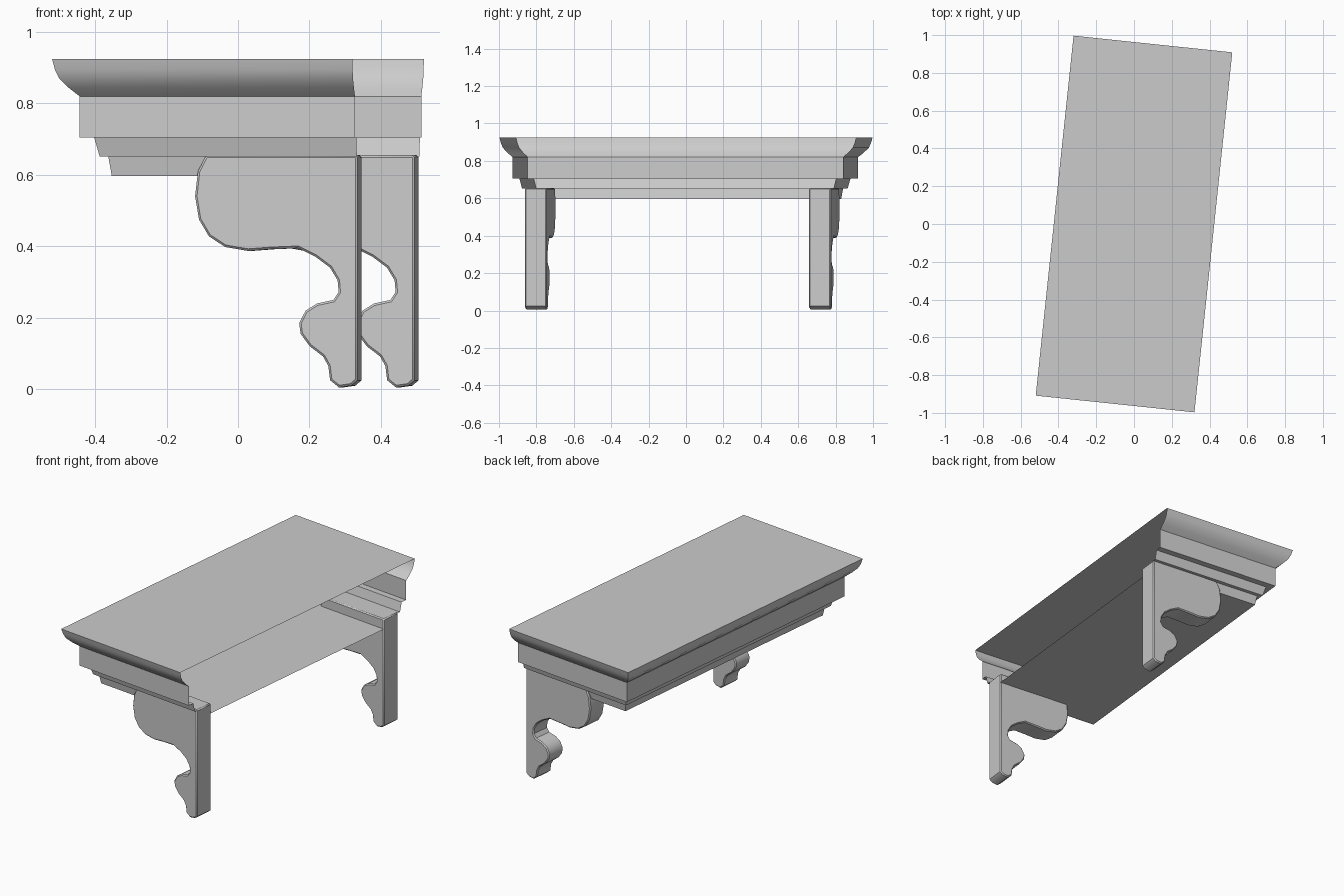
import bpy, bmesh, math
from mathutils import Matrix

cube = bpy.data.objects.get("Cube")
if cube:
    bpy.data.objects.remove(cube, do_unlink=True)

TURN = Matrix.Rotation(math.radians(-6), 4, 'Z')
BACK, FRONT, END = 0.4225, -0.4225, 0.958

plaster = bpy.data.materials.new("grey_plaster")
plaster.use_nodes = True
GREY = (0.6, 0.6, 0.6, 1)
plaster.diffuse_color = GREY
plaster.node_tree.nodes["Principled BSDF"].inputs["Base Color"].default_value = GREY


def finish(bm, name, angle):
    mesh = bpy.data.meshes.new(name)
    bm.to_mesh(mesh)
    bm.free()
    mesh.materials.append(plaster)
    obj = bpy.data.objects.new(name, mesh)
    bpy.context.collection.objects.link(obj)
    obj.matrix_world = TURN
    bpy.ops.object.select_all(action='DESELECT')
    obj.select_set(True)
    bpy.context.view_layer.objects.active = obj
    bpy.ops.object.shade_smooth_by_angle(angle=math.radians(angle))
    return obj


# Shelf: moulding (inset, height) swept round three sides, open at the wall
moulding = [(0, .925), (.007, .895), (.018, .87), (.042, .844), (.07, .82),
            (.07, .705), (.107, .705), (.121, .652), (.143, .652), (.152, .597)]
bm = bmesh.new()
rings = []
for inset, z in moulding:
    x, y = FRONT + inset, END - inset
    rings.append([bm.verts.new((px, py, z)) for px, py in
                  ((BACK, -y), (x, -y), (x, y), (BACK, y))])
for upper, lower in zip(rings, rings[1:]):
    for i in range(3):
        bm.faces.new((upper[i], lower[i], lower[i + 1], upper[i + 1]))
bm.faces.new(rings[0])
bm.faces.new(rings[-1][::-1])
bmesh.ops.recalc_face_normals(bm, faces=bm.faces)
finish(bm, "shelf", 32)

# Scrolled brackets: side outline (x, z) given thickness along y
outline = [(-.004, .655), (-.027, .61), (-.035, .54), (-.024, .475),
           (.004, .428), (.05, .398), (.115, .387), (.18, .392), (.255, .395),
           (.305, .37), (.345, .34), (.366, .305), (.369, .272), (.354, .25),
           (.308, .24), (.276, .22), (.258, .185), (.262, .155), (.288, .12),
           (.325, .092), (.34, .065), (.345, .025), (.37, .005),
           (.405, .01), (BACK, .025), (BACK, .655)]
for name, side in (("right_bracket", -1), ("left_bracket", 1)):
    bm = bmesh.new()
    face = bm.faces.new([bm.verts.new((x, side * .705, z)) for x, z in outline])
    out = bmesh.ops.extrude_face_region(bm, geom=[face])
    bmesh.ops.translate(bm, vec=(0, side * .117, 0),
                        verts=[v for v in out["geom"] if isinstance(v, bmesh.types.BMVert)])
    bmesh.ops.recalc_face_normals(bm, faces=bm.faces)
    bracket = finish(bm, name, 35)
    bevel = bracket.modifiers.new("worn_edges", 'BEVEL')
    bevel.width = 0.006
    bevel.segments = 1
    bevel.limit_method = 'ANGLE'
    bevel.angle_limit = math.radians(50)
